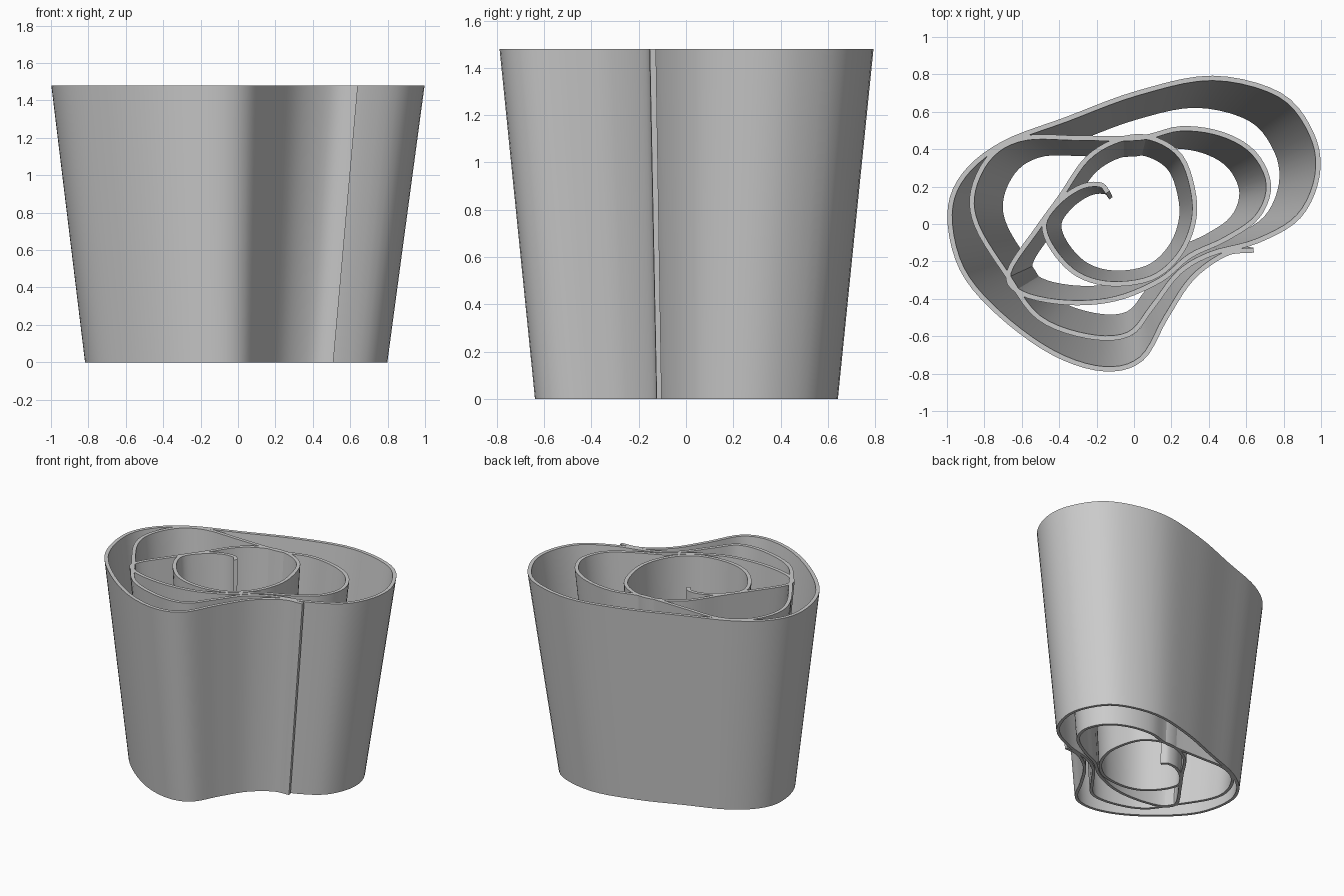
import bpy
import bmesh
from mathutils import Vector

HEIGHT = 1.48
WALL = 0.026
TAPER = 0.81                      # size of the base relative to the rim
TAPER_CENTRE = Vector((-0.05, 0))
STEPS = 5                         # samples between neighbouring path points

# Rim path in hundredths of a unit, wound from the inner curl outwards
inner_turn = [(-14, 17), (-18, 21), (-28, 20), (-40, 12), (-48, 0), (-43, -14),
              (-30, -27), (-12, -32), (9, -29), (23, -18), (31, -2), (32, 15),
              (25, 36), (9, 46), (-8, 45), (-25, 35), (-39, 15), (-52, -3)]
middle_turn = [(-67, -26), (-60, -37), (-36, -42), (-10, -40), (14, -30),
               (30, -17), (49, -8), (66, 4), (72, 21), (64, 38), (47, 48),
               (25, 51), (3, 46), (-30, 46), (-58, 46), (-76, 37), (-86, 18),
               (-84, -1), (-68, -27)]
outer_turn = [(-51, -50), (-25, -60), (-3, -59), (10, -44), (24, -26), (41, -16),
              (66, -9), (88, 4), (98, 26), (95, 48), (78, 69), (42, 78),
              (2, 70), (-36, 56), (-70, 43), (-91, 26), (-98.5, 5), (-92, -24),
              (-72, -48), (-43, -69), (-16, -77.5), (4, -72), (17, -50),
              (31, -29), (49, -16), (64, -14)]


def smooth_path(points):
    """Pass a Catmull-Rom curve through the points."""
    pts = [Vector(p) / 100 for p in points]
    pts = [pts[0] * 2 - pts[1]] + pts + [pts[-1] * 2 - pts[-2]]
    path = []
    for a, b, c, d in zip(pts, pts[1:], pts[2:], pts[3:]):
        for i in range(STEPS):
            t = i / STEPS
            path.append(b + ((c - a) * t
                             + (a * 2 - b * 5 + c * 4 - d) * t ** 2
                             + (b * 3 - a - c * 3 + d) * t ** 3) / 2)
    path.append(pts[-2])
    return path


def section(bm, point, side):
    """Add the four corners of the wall at one place along the path."""
    rim = [point + side, point - side]
    base = [TAPER_CENTRE + (p - TAPER_CENTRE) * TAPER for p in rim]
    corners = [(rim[0], HEIGHT), (rim[1], HEIGHT), (base[1], 0), (base[0], 0)]
    return [bm.verts.new((p.x, p.y, z)) for p, z in corners]


def build_wall(name, path):
    """Sweep the wall section along the path and close both ends."""
    bm = bmesh.new()
    rings = []
    for i, point in enumerate(path):
        along = path[min(i + 1, len(path) - 1)] - path[max(i - 1, 0)]
        side = Vector((-along.y, along.x)).normalized() * WALL / 2
        rings.append(section(bm, point, side))
    for ring, following in zip(rings, rings[1:]):
        for k in range(4):
            n = (k + 1) % 4
            bm.faces.new((ring[k], ring[n], following[n], following[k]))
    bm.faces.new(rings[0])
    bm.faces.new(rings[-1])
    bmesh.ops.recalc_face_normals(bm, faces=bm.faces)
    mesh = bpy.data.meshes.new(name)
    bm.to_mesh(mesh)
    bm.free()
    obj = bpy.data.objects.new(name, mesh)
    bpy.context.collection.objects.link(obj)
    return obj


default_cube = bpy.data.objects.get("Cube")
if default_cube:
    bpy.data.objects.remove(default_cube, do_unlink=True)

# One continuous tapered strip, coiled into a loose spiral
wall = build_wall("spiral_wall", smooth_path(inner_turn + middle_turn + outer_turn))
bpy.context.view_layer.objects.active = wall
wall.select_set(True)
bpy.ops.object.shade_smooth_by_angle()
